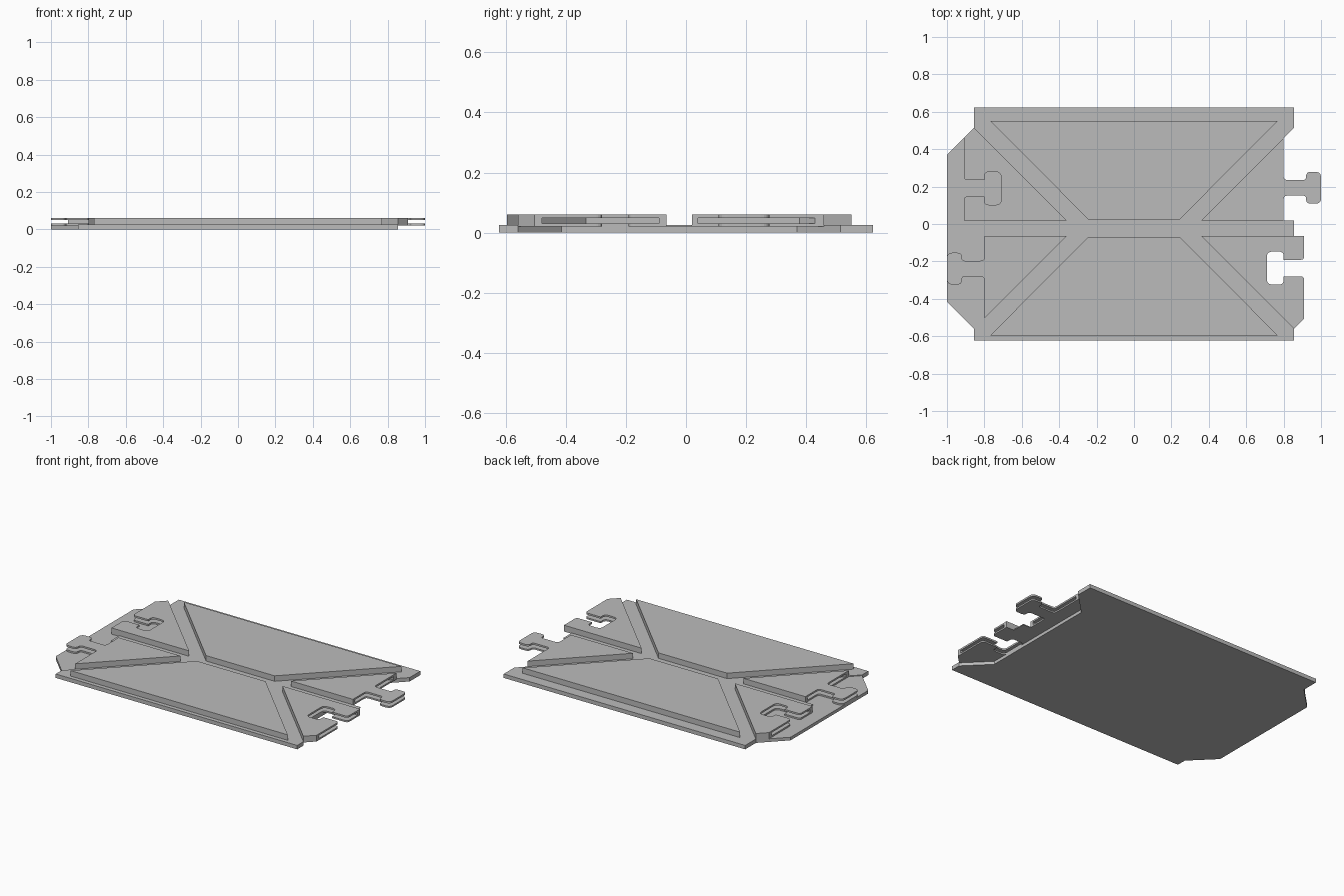
import bpy, bmesh
from math import pi
from mathutils import Vector

if "Cube" in bpy.data.objects:
    bpy.data.objects.remove(bpy.data.objects["Cube"], do_unlink=True)

grey = bpy.data.materials.new("plain_grey")
grey.use_nodes = True
grey.diffuse_color = (0.5, 0.5, 0.5, 1)
grey.node_tree.nodes["Principled BSDF"].inputs["Base Color"].default_value = (0.5, 0.5, 0.5, 1)

MID = -0.0225                      # y of the channel centre line
BASE, LIP, TOP = 0.02, 0.025, 0.06  # layer heights
C, S = 0.0425, 0.5375              # channel half width, chamfer start


def rounded(points):
    """Expand (x, y, radius) corners into arcs."""
    out = []
    for i, p in enumerate(points):
        v = Vector(p[:2])
        if len(p) < 3:
            out.append(v)
            continue
        a = Vector(points[i - 1][:2])
        b = Vector(points[(i + 1) % len(points)][:2])
        a = v + (a - v).normalized() * p[2]
        b = v + (b - v).normalized() * p[2]
        for k in range(6):
            t = k / 5
            out.append(a * (1 - t) ** 2 + v * 2 * t * (1 - t) + b * t * t)
    return out


def prism(name, points, z0, z1, turn=False):
    """Upright prism of an outline; turn rotates it half a turn about the centre line."""
    bm = bmesh.new()
    s = -1 if turn else 1
    face = bm.faces.new([bm.verts.new((s * p.x, s * p.y + MID, z0)) for p in rounded(points)])
    up = bmesh.ops.extrude_face_region(bm, geom=[face])["geom"]
    bmesh.ops.translate(bm, vec=(0, 0, z1 - z0),
                        verts=[g for g in up if isinstance(g, bmesh.types.BMVert)])
    bmesh.ops.recalc_face_normals(bm, faces=bm.faces)
    mesh = bpy.data.meshes.new(name)
    bm.to_mesh(mesh)
    bm.free()
    mesh.materials.append(grey)
    obj = bpy.data.objects.new(name, mesh)
    bpy.context.collection.objects.link(obj)
    return obj


def slotted(name, outline, slot, turn):
    """Plate with a flat pocket that splits its outer end into two lips."""
    plate = prism(name, outline, BASE, TOP, turn)
    cutter = prism("slot_cutter", slot, 0.03, 0.049, turn)
    mod = plate.modifiers.new("slot", "BOOLEAN")
    mod.operation = "DIFFERENCE"
    mod.solver = "EXACT"
    mod.object = cutter
    bpy.context.view_layer.objects.active = plate
    bpy.ops.object.modifier_apply(modifier=mod.name)
    bpy.data.objects.remove(cutter, do_unlink=True)


# Base sheet: a tongue on one end, a matching recess on the other
back, front = 0.645, -0.60
recess = [(0.855, -S), (0.71, -0.3925), (0.71, 0.3925), (0.855, S)]
prism("base_plate", [(-0.855, front), (0.855, front), *recess, (0.855, back), (-0.855, back),
                     (-0.855, S), (-1, 0.3925), (-1, -0.3925), (-0.855, -S)], 0, BASE)

# Thin skin over the base, with a short bridge at the centre channel
edge = [(0.855, -S), (0.71, -0.3925), (0.71, -C), (0.855, -C),
        (0.855, C), (0.71, C), (0.71, 0.3925), (0.855, S)]
prism("base_skin", [(-0.855, front), (0.855, front), *edge, (0.855, back), (-0.855, back),
                    *[(-x, y) for x, y in reversed(edge)]], BASE, LIP)

# Long raised panels
panel = [(-0.77, 0.574), (-0.243, 0.046), (0.243, 0.046), (0.77, 0.574)]
prism("back_panel", panel, LIP, TOP)
prism("front_panel", panel, LIP, TOP, True)

# End plate with a locking tab
t, n, h = 0.216, 0.042, 0.085
tab = [(0.36, C), (0.80, C), (0.80, t - n, 0.02), (0.92, t - n, 0.015), (0.92, t - h, 0.025),
       (1, t - h, 0.03), (1, t + h, 0.03), (0.92, t + h, 0.025), (0.92, t + n, 0.015),
       (0.80, t + n, 0.02), (0.80, 0.4825)]
tab_slot = [(0.75, 0.0625), (1.1, 0.0625), (1.1, 0.4525), (0.80, 0.4525), (0.75, 0.40)]

# End plate with a locking socket
t, n, h = -0.213, 0.044, 0.088
socket = [(0.36, -C), (0.855, -S), (0.91, -0.4825), (0.91, t - n, 0.02), (0.80, t - n),
          (0.80, t - h, 0.025), (0.71, t - h, 0.03), (0.71, t + h, 0.03), (0.80, t + h, 0.025),
          (0.80, t + n), (0.91, t + n, 0.02), (0.91, -C)]
socket_slot = [(0.66, -0.0675), (0.66, -0.31), (0.81, -0.4575), (1, -0.4575), (1, -0.0675)]

for side, turn in (("left", False), ("right", True)):
    slotted(side + "_tab_plate", tab, tab_slot, turn)
    slotted(side + "_socket_plate", socket, socket_slot, turn)
